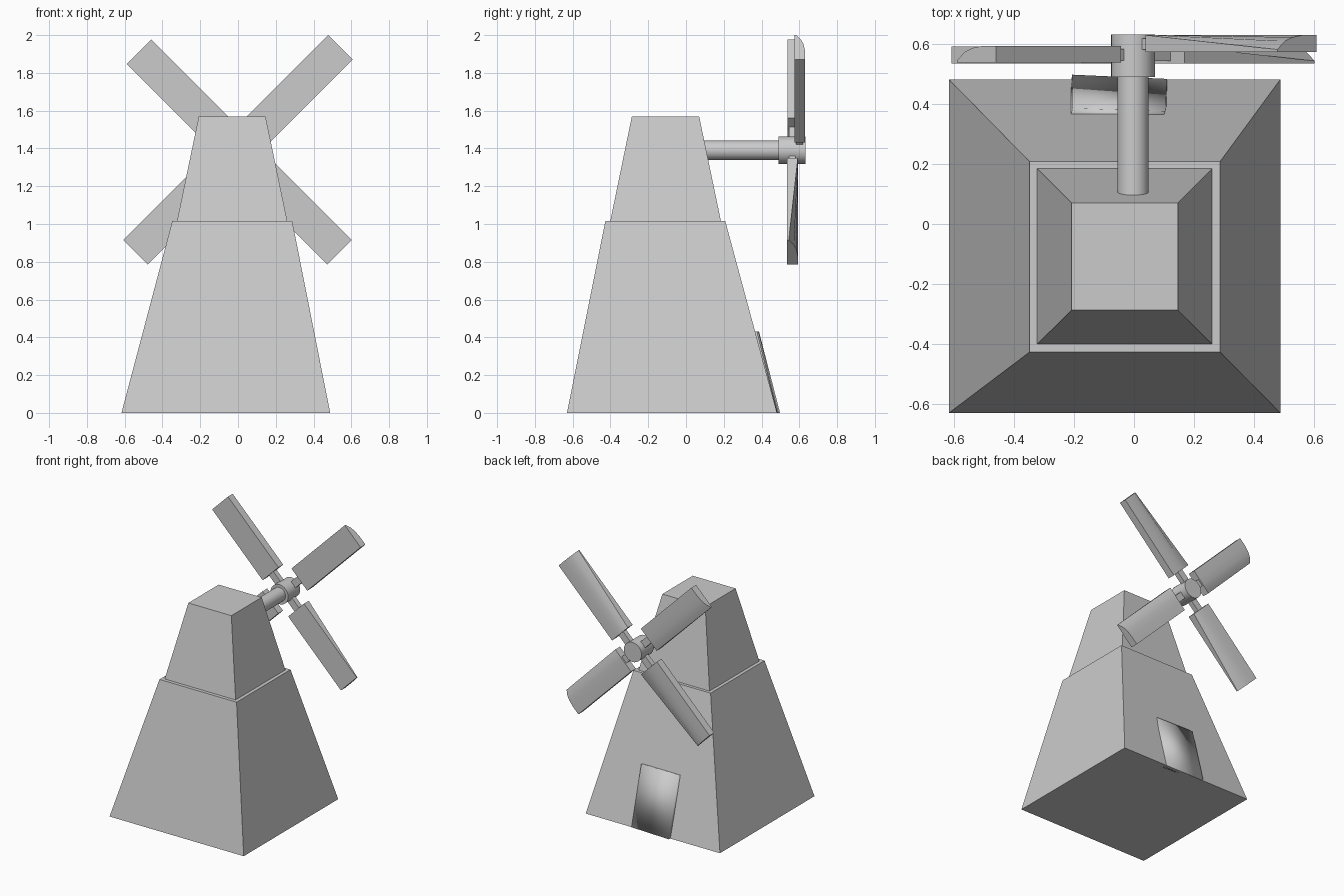
import bpy, bmesh, math
from mathutils import Vector

if "Cube" in bpy.data.objects:
    bpy.data.objects.remove(bpy.data.objects["Cube"])

AXLE_X, AXLE_Z = -0.003, 1.39


def loft(name, rings, smooth=None):
    """Closed solid through matching rings of points."""
    bm = bmesh.new()
    loops = [[bm.verts.new(p) for p in ring] for ring in rings]
    for a, b in zip(loops, loops[1:]):
        n = len(a)
        for i in range(n):
            j = (i + 1) % n
            bm.faces.new((a[i], a[j], b[j], b[i]))
    bm.faces.new(loops[0][::-1])
    bm.faces.new(loops[-1])
    bmesh.ops.recalc_face_normals(bm, faces=bm.faces)
    mesh = bpy.data.meshes.new(name)
    bm.to_mesh(mesh)
    bm.free()
    ob = bpy.data.objects.new(name, mesh)
    bpy.context.collection.objects.link(ob)
    if smooth:
        bpy.ops.object.select_all(action='DESELECT')
        bpy.context.view_layer.objects.active = ob
        ob.select_set(True)
        bpy.ops.object.shade_smooth_by_angle(angle=math.radians(smooth))
    return ob


def rect(x0, x1, y0, y1, z):
    return [(x0, y0, z), (x1, y0, z), (x1, y1, z), (x0, y1, z)]


def rod(name, radius, y0, y1, sides=32):
    def ring(y):
        return [(AXLE_X + radius * math.cos(t), y, AXLE_Z + radius * math.sin(t))
                for t in (2 * math.pi * i / sides for i in range(sides))]
    return loft(name, [ring(y0), ring(y1)], 30)


# Two tapered tower storeys
loft("tower_lower", [rect(-0.617, 0.488, -0.63, 0.482, 0),
                     rect(-0.348, 0.287, -0.427, 0.208, 1.015)])
loft("tower_upper", [rect(-0.324, 0.262, -0.402, 0.186, 1.01),
                     rect(-0.208, 0.146, -0.287, 0.07, 1.568)])

# Door leaning on the sloped back wall
loft("door", [[(-0.212, 0.462, 0), (0.117, 0.446, 0), (0.11, 0.484, 0), (-0.206, 0.498, 0)],
              [(-0.215, 0.345, 0.425), (0.09, 0.345, 0.425),
               (0.105, 0.376, 0.432), (-0.205, 0.386, 0.432)]], 180)

# Axle and hub
rod("axle", 0.052, 0.06, 0.5)
rod("hub", 0.073, 0.49, 0.632)

# Sails: full thickness at the root, rounded off on one edge at the tip
THICK = 0.056
TIP = [(0.092, THICK), (0.028, THICK), (-0.02, 0.049), (-0.056, 0.036), (-0.092, 0.008)]
ROOT = [(w, THICK) for w, _ in TIP]
BACK = [(-0.092, 0), (0.092, 0)]


def placed(angle, y):
    r = Vector((math.cos(angle), 0, math.sin(angle)))
    s = Vector((math.sin(angle), 0, -math.cos(angle)))
    base = Vector((AXLE_X, y, AXLE_Z))
    return lambda dist, section: [base + r * dist + s * w + Vector((0, h, 0))
                                  for w, h in section]


for name, deg, length, y in (("upper_right", 45, 0.772, 0.574),
                             ("upper_left", 135, 0.738, 0.538),
                             ("lower_left", 225, 0.764, 0.536),
                             ("lower_right", 315, 0.764, 0.536)):
    at = placed(math.radians(deg), y)
    loft("sail_" + name, [at(0.15, ROOT + BACK), at(length, TIP + BACK)], 25)
    spar = [(-0.026, 0.008), (0.026, 0.008), (0.026, 0.045), (-0.026, 0.045)]
    loft("spar_" + name, [at(0.03, spar), at(0.18, spar)])
